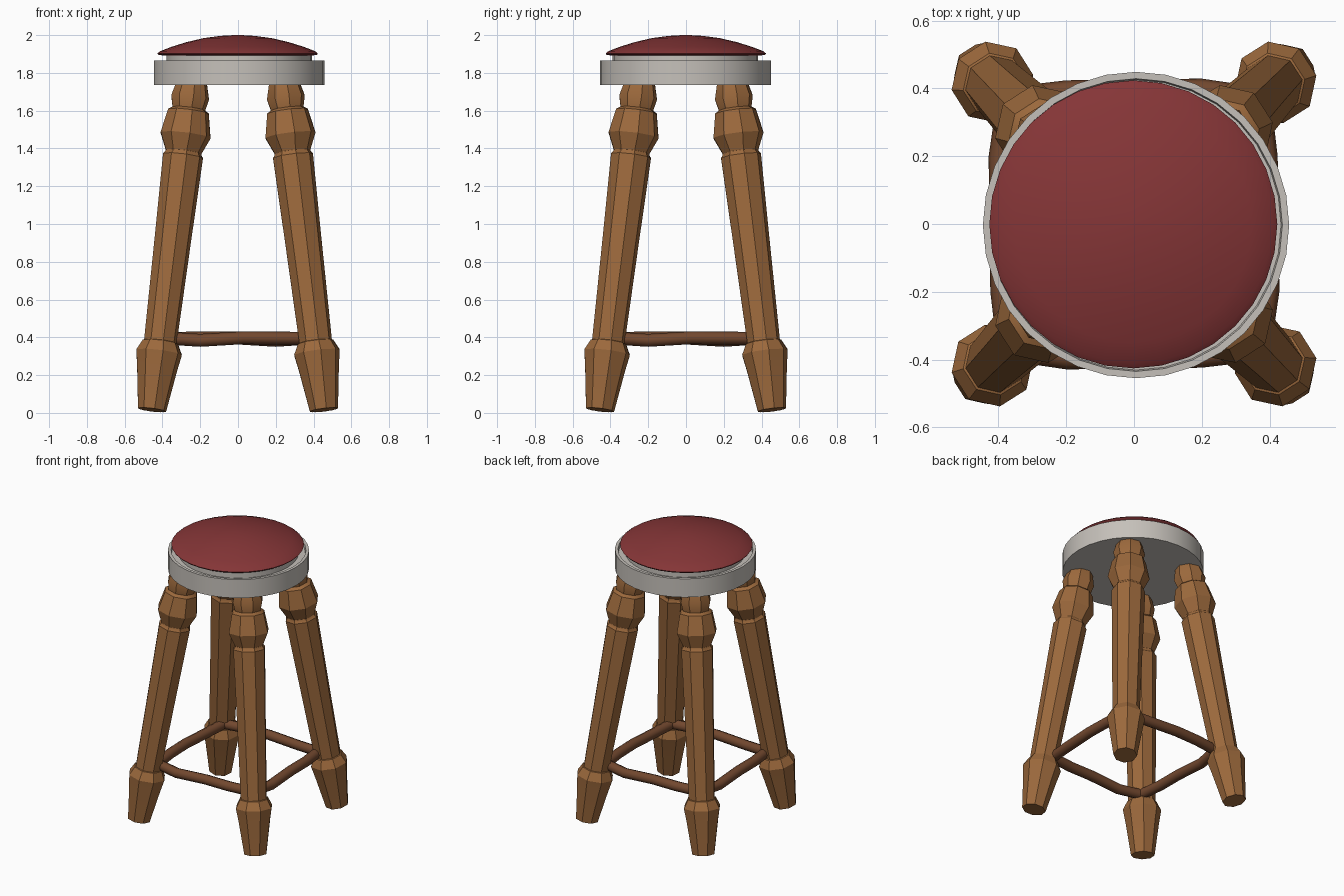
import bpy, bmesh, math
from mathutils import Vector, Matrix

cube = bpy.data.objects.get("Cube")
if cube:
    bpy.data.objects.remove(cube, do_unlink=True)


def material(name, rgb):
    m = bpy.data.materials.new(name)
    m.use_nodes = True
    m.diffuse_color = (*rgb, 1)
    m.node_tree.nodes["Principled BSDF"].inputs["Base Color"].default_value = (*rgb, 1)
    return m


WOOD = material("warm_wood", (0.33, 0.14, 0.045))
DARK_WOOD = material("dark_wood", (0.17, 0.065, 0.028))
FABRIC = material("red_fabric", (0.235, 0.036, 0.038))
RIM = material("pale_grey", (0.56, 0.53, 0.49))


def finish(name, bm, mat, angle):
    bmesh.ops.remove_doubles(bm, verts=bm.verts, dist=0.0001)
    bmesh.ops.recalc_face_normals(bm, faces=bm.faces)
    mesh = bpy.data.meshes.new(name)
    bm.to_mesh(mesh)
    bm.free()
    mesh.materials.append(mat)
    ob = bpy.data.objects.new(name, mesh)
    bpy.context.collection.objects.link(ob)
    bpy.ops.object.select_all(action="DESELECT")
    ob.select_set(True)
    bpy.context.view_layer.objects.active = ob
    bpy.ops.object.shade_smooth_by_angle(angle=math.radians(angle))
    return ob


def loft(bm, rings):
    """Skin a list of equal vertex loops and cap both ends."""
    loops = [[bm.verts.new(p) for p in ring] for ring in rings]
    n = len(loops[0])
    for a, b in zip(loops, loops[1:]):
        for i in range(n):
            j = (i + 1) % n
            bm.faces.new((a[i], a[j], b[j], b[i]))
    bm.faces.new(loops[0])
    bm.faces.new(loops[-1])


def ring(center, radius, sides, u, v, turn=0.0):
    steps = [turn + math.tau * i / sides for i in range(sides)]
    return [center + radius * (math.cos(a) * u + math.sin(a) * v) for a in steps]


def lathe(name, profile, sides, mat, center, angle=30):
    bm = bmesh.new()
    X, Y = Vector((1, 0, 0)), Vector((0, 1, 0))
    loft(bm, [ring(Vector((*center, z)), r, sides, X, Y) for r, z in profile])
    return finish(name, bm, mat, angle)


# Seat: rimmed base with a raised drum, and a domed cushion
lathe("seat_base", [(0.452, 1.735), (0.452, 1.865), (0.432, 1.865), (0.428, 1.845),
                    (0.385, 1.845), (0.385, 1.9)], 32, RIM, (0.006, -0.003))
lathe("seat_cushion", [(0.37, 1.892), (0.418, 1.894), (0.425, 1.903), (0.41, 1.915), (0.35, 1.938),
                       (0.27, 1.963), (0.18, 1.984), (0.09, 1.996), (0.02, 2.0)],
      32, FABRIC, (-0.002, -0.001), 50)

# Turned octagonal legs, splayed outward along both axes
LEG = [(0.076, 0.016), (0.108, 0.235), (0.123, 0.32), (0.095, 0.375), (0.088, 0.378),
       (0.098, 0.9), (0.108, 1.36), (0.098, 1.372), (0.096, 1.382), (0.135, 1.47),
       (0.11, 1.595), (0.088, 1.61), (0.102, 1.67), (0.082, 1.745)]
SLOPE = 0.122
axis = Vector((-SLOPE, -SLOPE, 1)).normalized()
tilt = Vector((0, 0, 1)).rotation_difference(axis).to_matrix()
U, V = tilt @ Vector((1, 0, 0)), tilt @ Vector((0, 1, 0))
CORNERS = ["back_left", "back_right", "front_right", "front_left"]
SIDES = ["back", "right", "front", "left"]

# Stretcher path along the back side: x, y, z
ROD = [(0.37, 0.37, 0.395), (0.2, 0.395, 0.384), (-0.03, 0.393, 0.398), (-0.2, 0.39, 0.396), (-0.37, 0.37, 0.395)]

for k in range(4):
    spin = Matrix.Rotation(k * math.pi / 2, 3, "Z")
    bm = bmesh.new()
    rings = []
    for r, z in LEG:
        offset = 0.457 - SLOPE * z
        rings.append(ring(Vector((offset, offset, z)), r, 8, U, V, math.radians(10)))
    loft(bm, [[spin @ p for p in loop] for loop in rings])
    finish(CORNERS[k] + "_leg", bm, WOOD, 30)

    bm = bmesh.new()
    rings = [ring(Vector(p), 0.034, 8, Vector((0, 1, 0)), Vector((0, 0, 1))) for p in ROD]
    loft(bm, [[spin @ p for p in loop] for loop in rings])
    finish(SIDES[k] + "_stretcher", bm, DARK_WOOD, 50)
